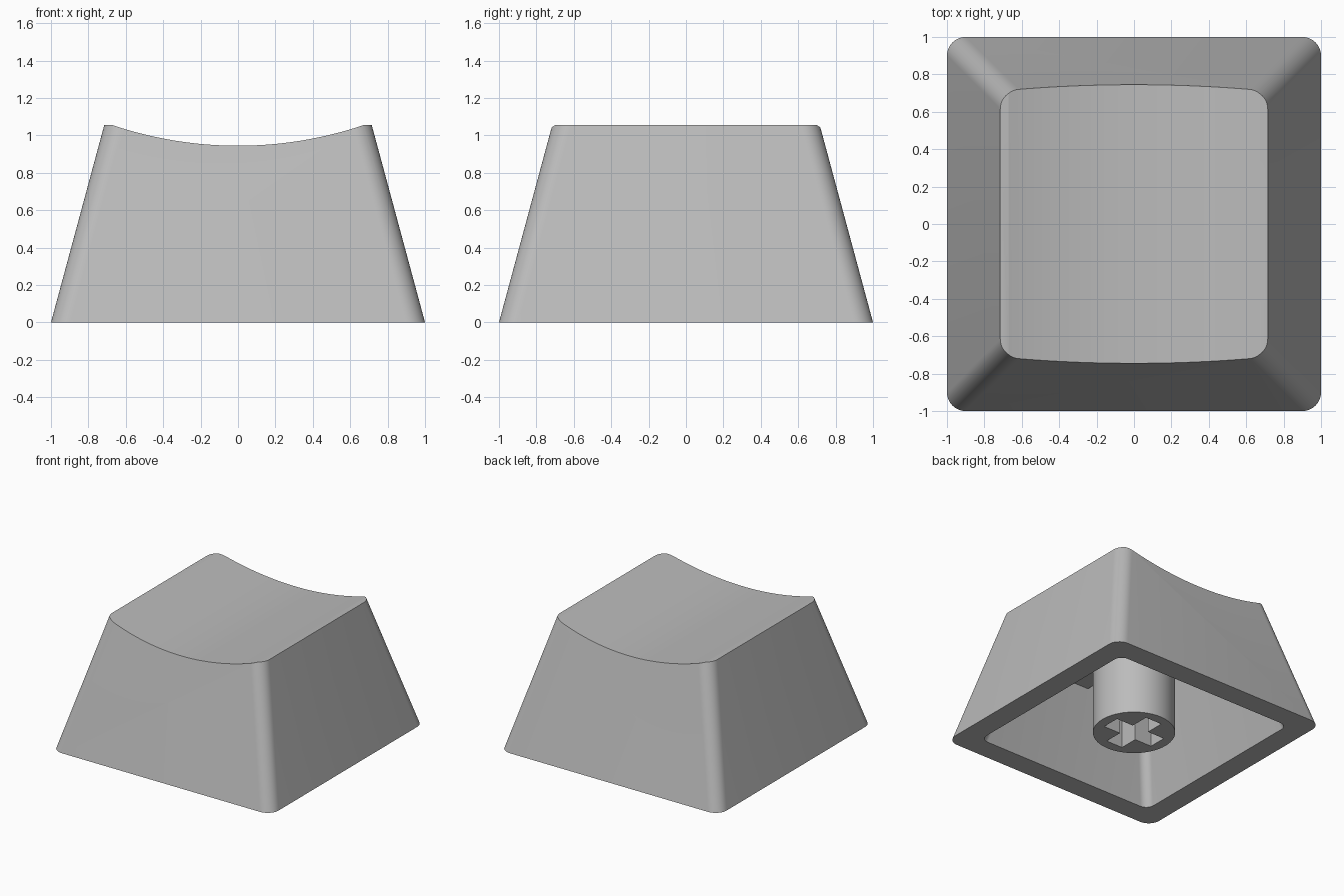
import bpy, bmesh, math

cube = bpy.data.objects.get("Cube")
if cube:
    bpy.data.objects.remove(cube, do_unlink=True)

TAPER = 0.27
TOP = 1.055

grey = bpy.data.materials.new("plain grey plastic")
grey.use_nodes = True
colour = (0.5, 0.5, 0.5, 1)
grey.diffuse_color = colour
grey.node_tree.nodes["Principled BSDF"].inputs["Base Color"].default_value = colour


def make_object(name, bm):
    bmesh.ops.recalc_face_normals(bm, faces=bm.faces)
    mesh = bpy.data.meshes.new(name)
    bm.to_mesh(mesh)
    bm.free()
    mesh.materials.append(grey)
    obj = bpy.data.objects.new(name, mesh)
    bpy.context.collection.objects.link(obj)
    return obj


def rounded_square(half, radius, steps=10):
    points = []
    for corner in range(4):
        mid = math.pi / 4 + corner * math.pi / 2
        cx = math.copysign(half - radius, math.cos(mid))
        cy = math.copysign(half - radius, math.sin(mid))
        for i in range(steps + 1):
            a = (corner + i / steps) * math.pi / 2
            points.append((cx + radius * math.cos(a), cy + radius * math.sin(a)))
    return points


def loft(name, low, high, z0, z1):
    """Join two outlines of equal length into a closed solid."""
    bm = bmesh.new()
    a = [bm.verts.new((x, y, z0)) for x, y in low]
    b = [bm.verts.new((x, y, z1)) for x, y in high]
    bm.faces.new(a[::-1])
    bm.faces.new(b)
    for i in range(len(a)):
        j = (i + 1) % len(a)
        bm.faces.new((a[i], a[j], b[j], b[i]))
    return make_object(name, bm)


def tapered_block(name, half, radius, z0, z1):
    return loft(name, rounded_square(half - TAPER * z0, radius),
                rounded_square(half - TAPER * z1, radius), z0, z1)


def box(name, sx, sy, z0, z1):
    outline = [(-sx, -sy), (sx, -sy), (sx, sy), (-sx, sy)]
    return loft(name, outline, outline, z0, z1)


def select_only(obj):
    bpy.ops.object.select_all(action="DESELECT")
    obj.select_set(True)
    bpy.context.view_layer.objects.active = obj


def cut(target, cutter):
    cutter.hide_render = True
    mod = target.modifiers.new("cut", "BOOLEAN")
    mod.operation = "DIFFERENCE"
    mod.solver = "EXACT"
    mod.object = cutter
    select_only(target)
    bpy.ops.object.modifier_apply(modifier=mod.name)
    bpy.data.objects.remove(cutter, do_unlink=True)


# Tapered outer shell with a hollow underside
shell = tapered_block("cap_shell", 1.0, 0.1, 0, TOP)
cut(shell, tapered_block("cavity_cutter", 0.82, 0.07, -0.1, 0.8))

# Shallow cylindrical dish running front to back
R, DISH_LOW = 2.1, 0.945
arc = []
for i in range(65):
    a = (i / 64 - 0.5) * 0.9
    arc.append((R * math.sin(a), DISH_LOW + R - R * math.cos(a)))
bm = bmesh.new()
near = [bm.verts.new((x, -1.5, z)) for x, z in arc]
face = bm.faces.new(near)
moved = bmesh.ops.extrude_face_region(bm, geom=[face])["geom"]
bmesh.ops.translate(bm, vec=(0, 3, 0),
                    verts=[v for v in moved if isinstance(v, bmesh.types.BMVert)])
cut(shell, make_object("dish_cutter", bm))

# Round mounting stem with a cross-shaped socket
ring = [(0.31 * math.cos(i * math.tau / 64), 0.31 * math.sin(i * math.tau / 64))
        for i in range(64)]
stem = loft("mounting_stem", ring, ring, 0, 0.85)
L, W = 0.23, 0.075
cross = []
for x, y in ((L, -W), (L, W), (W, W)):
    cross.append((x, y))
for _ in range(3):
    cross += [(-y, x) for x, y in cross[-3:]]
cut(stem, loft("socket_cutter", cross, cross, -0.1, 0.45))

# Support ribs joining the stem to the walls
ribs = []
for side, sx, sy in (("side", 0.66, 0.08), ("front_back", 0.08, 0.66)):
    ribs.append(box(side + "_rib", sx, sy, 0.69, 0.85))
    cut(ribs[-1], loft("stem_clearance", ring, ring, 0.5, 1))

# Smooth rounded surfaces, keep crisp edges
for obj in [shell, stem] + ribs:
    select_only(obj)
    bpy.ops.object.shade_smooth_by_angle(angle=math.radians(30))
